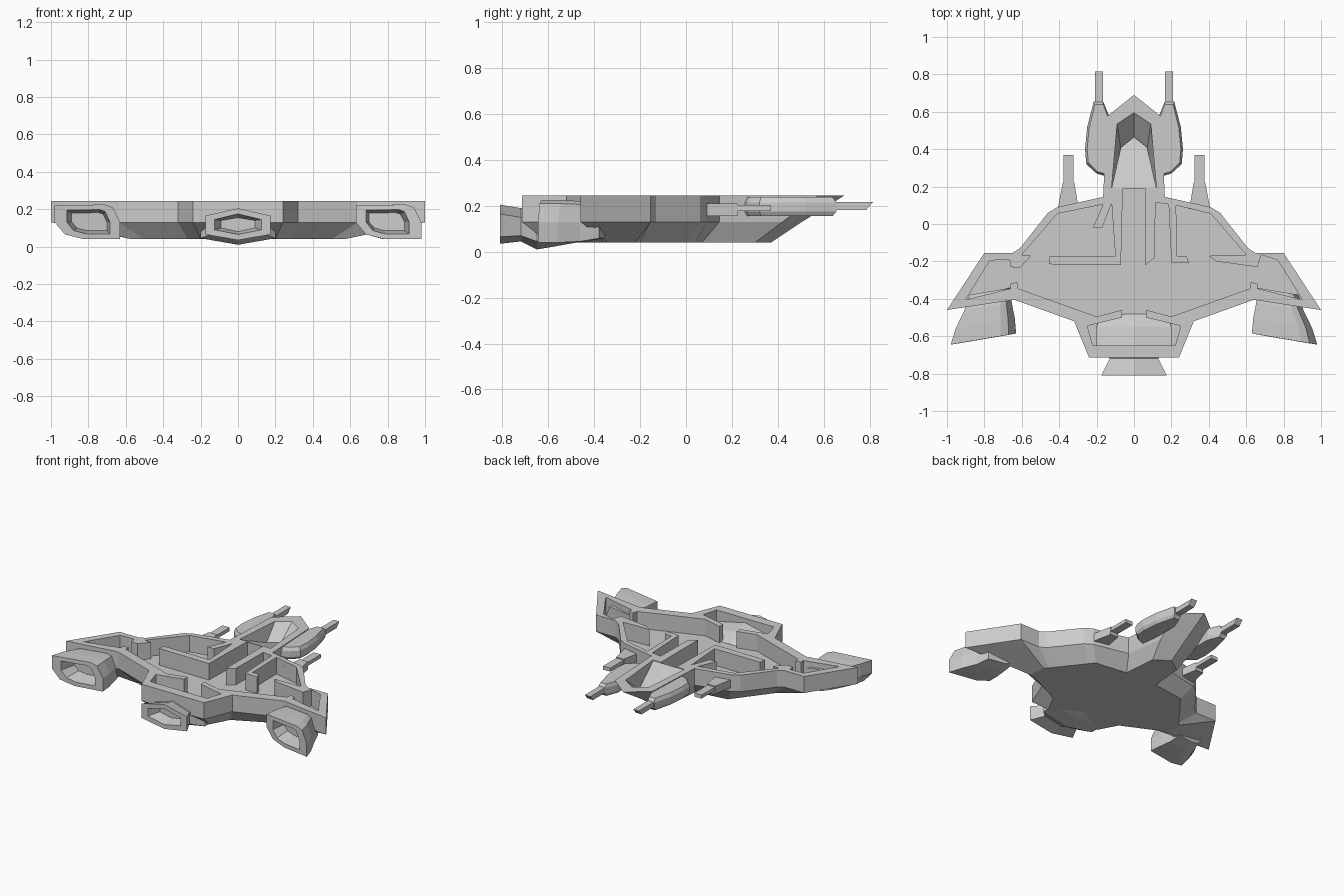
import bpy, bmesh

if "Cube" in bpy.data.objects:
    bpy.data.objects.remove(bpy.data.objects["Cube"])


def loft(name, rings, caps=(True, True)):
    """Skin matching rings of 3D points and cap the ends."""
    bm = bmesh.new()
    rows = [[bm.verts.new(p) for p in r] for r in rings]
    n = len(rows[0])
    for a, b in zip(rows, rows[1:]):
        for i in range(n):
            j = (i + 1) % n
            bm.faces.new((a[i], a[j], b[j], b[i]))
    if caps[0]:
        bm.faces.new(rows[0][::-1])
    if caps[1]:
        bm.faces.new(rows[-1])
    bmesh.ops.recalc_face_normals(bm, faces=bm.faces)
    me = bpy.data.meshes.new(name)
    bm.to_mesh(me)
    bm.free()
    ob = bpy.data.objects.new(name, me)
    bpy.context.collection.objects.link(ob)
    return ob


def at_z(pts, z, s=1):
    return [(s * x, y, z) for x, y in pts]


def mirrored(half):
    """Close a right-half outline whose first and last points lie on x = 0."""
    return half + [(-x, y) for x, y in half[-2:0:-1]]


FLOOR, TOP, BOTTOM = 0.13, 0.245, 0.04

# Hull below the deck floor
body = [(.165, .145), (.41, .09), (.46, .06), (.61, -.13), (.65, -.155),
        (.80, -.155), (1, -.46), (.64, -.405), (.32, -.52), (.24, -.715), (0, -.715)]
mid = [(0, .505), (.13, .42)] + body
low = [(0, .37), (.10, .30), (.12, .07), (.35, .04), (.38, 0), (.52, -.18), (.535, -.20),
       (.56, -.22), (.57, -.34), (.50, -.36), (.27, -.47), (.20, -.60), (0, -.60)]
loft("lower_hull", [at_z(mirrored(low), BOTTOM), at_z(mirrored(mid), FLOOR)])

# Raised rims and ribs around the sunken deck; the inner ribs differ per side
rear = [(0, -.65), (.22, -.65), (.25, -.545), (.065, -.50), (.065, -.46), (.20, -.495),
        (.62, -.345), (.625, -.31), (.66, -.32), (.66, -.345), (.90, -.405), (.77, -.195)]
ribs = {
    1: [(.68, -.165), (.66, -.23), (.44, -.20), (.40, -.17), (.60, -.165), (.41, .055),
        (.225, .10), (.23, -.17), (.28, -.17), (.295, -.21), (.20, -.205), (.185, .105),
        (.115, .115), (.11, -.18), (.06, -.22), (.06, .19)],
    -1: [(.665, -.19), (.66, -.23), (.61, -.235), (.55, -.17), (.60, -.165), (.41, .055),
         (.165, .105), (.22, -.02), (.17, -.02), (.12, .11), (.10, -.17), (.45, -.17),
         (.455, -.215), (.07, -.22), (.06, .19)],
}
for s, name in ((1, "right"), (-1, "left")):
    inner = rear + ribs[s]
    top = [(0, .69), (.145, .575)] + body + inner + [(.12, .19), (.09, .535), (0, .595)]
    base = mid + inner + [(.12, .19), (.07, .40), (0, .455)]
    loft(name + "_rim", [at_z(base, FLOOR, s), at_z(top, TOP, s)])

# Sloped deck inside the nose notch
deck = [(-.12, .19), (.12, .19), (.07, .41), (0, .465), (-.07, .41)]
loft("nose_deck", [at_z(deck, .125),
                   [(x, y, .24 if y < .2 else .15) for x, y in deck]])


# Centre engine: hexagonal body, flared nozzle and recess
def hexagon(y, w, z0, z1, z2, z3):
    return [(0, y, z0), (w, y, z1), (w, y, z2), (0, y, z3), (-w, y, z2), (-w, y, z1)]


loft("centre_engine", [
    hexagon(-.48, .18, .04, .06, .12, .132),
    hexagon(-.55, .20, .027, .045, .16, .19),
    hexagon(-.65, .20, .01, .045, .17, .215),
    hexagon(-.72, .13, .045, .07, .15, .19),
    hexagon(-.81, .175, .035, .065, .165, .205),
    hexagon(-.81, .125, .065, .09, .145, .175),
    hexagon(-.73, .09, .08, .10, .14, .155)])

# Wing engines: the same cross-section on both sides, raked rear edge
section = [(-.175, .22), (.09, .225), (.135, .21), (.175, .13), (.175, .04),
           (-.02, .04), (-.12, .065), (-.175, .13)]


def engine_ring(s, cx, y, k, kz, rake):
    return [(s * cx + x * k, y - rake * s * x * k, .135 + (z - .135) * kz)
            for x, z in section]


for s, name in ((1, "right"), (-1, "left")):
    loft(name + "_engine", [
        engine_ring(s, .77, -.36, .62, .80, .17),
        engine_ring(s, .78, -.44, .72, .95, .17),
        engine_ring(s, .795, -.53, .90, 1, .17),
        engine_ring(s, .805, -.615, 1, 1, .17),
        engine_ring(s, .80, -.615, .66, .70, .17),
        engine_ring(s, .795, -.51, .54, .52, .17)])


def bar(name, s, x0, x1, y0, y1, z0, z1, slant=0):
    """Box along y, with an optional slanted front end."""
    ring = [(x0, z0), (x1, z0), (x1, z1), (x0, z1)]
    loft(name, [[(s * x, y0, z) for x, z in ring],
                [(s * x, y1 - (slant if z == z0 else 0), z) for x, z in ring]])


# Guns on the nose and the wing roots
pod = [(.165, .655), (.215, .655), (.25, .52), (.262, .40), (.255, .32), (.20, .27),
       (.13, .25), (.13, .57)]
pod_in = [(.165 + (x - .165) * .88, .42 + (y - .42) * .93) for x, y in pod]
for s, name in ((1, "right"), (-1, "left")):
    loft(name + "_gun_pod", [at_z(pod_in, .155, s), at_z(pod, .175, s),
                             at_z(pod, .215, s), at_z(pod_in, .238, s)])
    bar(name + "_gun_barrel", s, .165, .208, .60, .815, .182, .217, .03)
    mount = [(.295, .08), (.41, .07), (.38, .225), (.32, .225)]
    loft(name + "_small_gun_mount", [at_z(mount, .155, s), at_z(mount, .21, s)])
    bar(name + "_small_gun_barrel", s, .323, .378, .20, .37, .178, .203)
